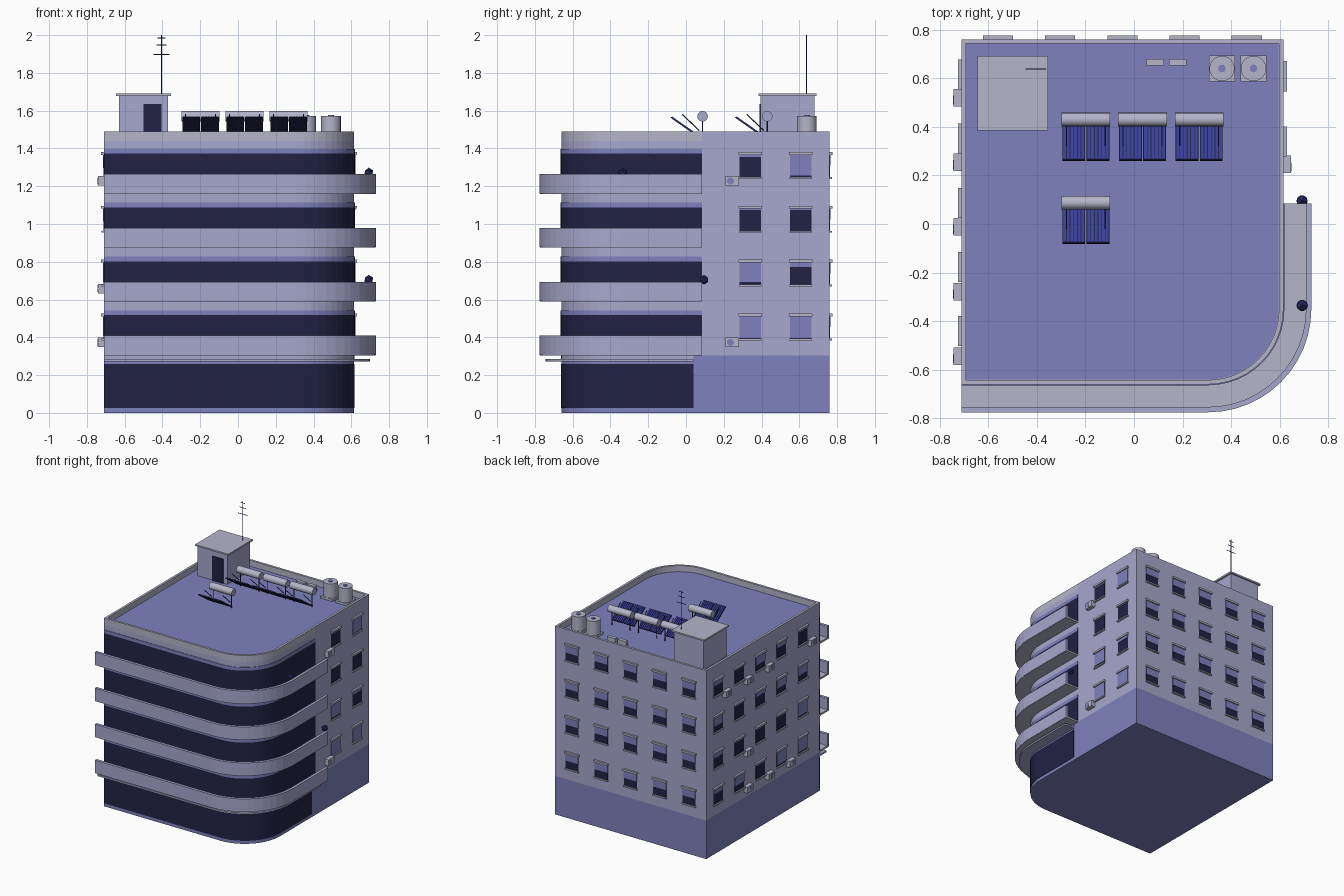
import bpy, bmesh, math, random
from mathutils import Matrix, Vector

cube = bpy.data.objects.get("Cube")
if cube:
    bpy.data.objects.remove(cube)


def material(name, rgb):
    m = bpy.data.materials.new(name)
    m.use_nodes = True
    m.diffuse_color = (*rgb, 1)
    m.node_tree.nodes["Principled BSDF"].inputs["Base Color"].default_value = (*rgb, 1)
    return m


WALL = material("lavender wall", (0.39, 0.39, 0.61))
BLUE = material("mid blue", (0.21, 0.22, 0.51))
NAVY = material("navy glass", (0.016, 0.016, 0.06))
GREY = material("pale grey", (0.46, 0.46, 0.59))
TUBE = material("collector blue", (0.04, 0.05, 0.30))
DARK = material("deep blue", (0.02, 0.022, 0.13))

LEFT, RIGHT, FRONT, BACK = -0.71, 0.615, -0.66, 0.76
RADIUS, FACADE_END, SHOP_END = 0.31, 0.085, 0.04
FLOOR, STOREY, ROOF, TOP = 0.305, 0.285, 1.44, 1.49


def finish(name, bm, mats):
    bmesh.ops.recalc_face_normals(bm, faces=bm.faces)
    me = bpy.data.meshes.new(name)
    bm.to_mesh(me)
    bm.free()
    for m in mats:
        me.materials.append(m)
    ob = bpy.data.objects.new(name, me)
    bpy.context.collection.objects.link(ob)
    return ob


def box(name, lo, hi, mat, matrix=Matrix()):
    bm = bmesh.new()
    lo, hi = Vector(lo), Vector(hi)
    bmesh.ops.create_cube(bm, size=1)
    for v in bm.verts:
        v.co = matrix @ Vector([(a + b) / 2 + c * (b - a) for a, b, c in zip(lo, hi, v.co)])
    return finish(name, bm, [mat])


def rod(name, a, b, r, mat, sides=6, cap=None):
    a, b = Vector(a), Vector(b)
    bm = bmesh.new()
    bmesh.ops.create_cone(bm, cap_ends=True, segments=sides, radius1=r, radius2=r, depth=(b - a).length)
    for f in bm.faces:
        f.smooth = len(f.verts) == 4 and sides > 6
        f.material_index = int(cap is not None and len(f.verts) > 4)
    turn = (b - a).to_track_quat("Z", "Y").to_matrix().to_4x4()
    bm.transform(Matrix.Translation((a + b) / 2) @ turn)
    return finish(name, bm, [mat, cap or mat])


# Plan line: along the front, round the corner and back along the right side
def path(off, end):
    pts = [(LEFT, FRONT - off)]
    for i in range(13):
        a = math.radians(-90 + 7.5 * i)
        pts.append((RIGHT - RADIUS + (RADIUS + off) * math.cos(a),
                    FRONT + RADIUS + (RADIUS + off) * math.sin(a)))
    return pts + [(RIGHT + off, end)]


def prism(name, pts, z0, z1, mat):
    bm = bmesh.new()
    base = bm.faces.new([bm.verts.new((x, y, z0)) for x, y in pts])
    up = bmesh.ops.extrude_face_region(bm, geom=[base])["geom"]
    bmesh.ops.translate(bm, vec=(0, 0, z1 - z0), verts=[g for g in up if isinstance(g, bmesh.types.BMVert)])
    return finish(name, bm, [mat])


def band(name, inner, outer, end, z0, z1, mat):
    return prism(name, path(outer, end) + path(inner, end)[::-1], z0, z1, mat)


# Main block
outline = path(0, BACK) + [(LEFT, BACK)]
prism("ground_storey", outline, 0, FLOOR, BLUE)
prism("upper_storeys", outline, FLOOR, ROOF, WALL)
prism("roof_deck", path(-0.02, BACK - 0.018) + [(LEFT + 0.018, BACK - 0.018)], ROOF, ROOF + 0.003, BLUE)

# Roof parapet, grey over the curved facade and plain wall elsewhere
W = 0.018
outer = path(0, FACADE_END) + [(RIGHT, BACK), (LEFT, BACK)]
inner = path(-W, FACADE_END) + [(RIGHT - W, BACK - W), (LEFT + W, BACK - W)]
inner[0] = (LEFT + W, FRONT + W)
bm = bmesh.new()
rings = [[bm.verts.new((x, y, z)) for x, y in loop]
         for loop, z in ((outer, ROOF), (outer, TOP), (inner, TOP), (inner, ROOF))]
n = len(outer)
for k in range(3):
    for i in range(n):
        j = (i + 1) % n
        f = bm.faces.new((rings[k][i], rings[k][j], rings[k + 1][j], rings[k + 1][i]))
        f.material_index = int(k == 0 and i >= n - 3)
finish("roof_parapet", bm, [GREY, WALL])

# Shop front and canopy
band("shop_glass", -0.01, 0.003, SHOP_END, 0.025, 0.26, NAVY)
band("shop_lintel", -0.01, 0.002, SHOP_END, 0.285, FLOOR, WALL)
band("canopy", -0.01, 0.085, SHOP_END, 0.272, 0.285, WALL)

# Balcony, glazing and blind box on each storey
for k in range(4):
    z = FLOOR + STOREY * k
    band("balcony_floor", -0.01, 0.113, FACADE_END, z, z + 0.014, GREY)
    band("balcony_parapet", 0.093, 0.115, FACADE_END, z + 0.002, z + 0.104, WALL)
    band("balcony_glass", -0.01, 0.004, FACADE_END, z + 0.014, z + 0.212, NAVY)
    band("blind_box", -0.01, 0.004, FACADE_END, z + 0.212, z + 0.238, BLUE)


# Boxes placed on a wall: u along it, d outward
def wall_box(name, side, u, d, z, mat):
    if side == "right":
        lo, hi = (RIGHT + d[0], u[0], z[0]), (RIGHT + d[1], u[1], z[1])
    elif side == "left":
        lo, hi = (LEFT - d[1], u[0], z[0]), (LEFT - d[0], u[1], z[1])
    else:
        lo, hi = (u[0], BACK + d[0], z[0]), (u[1], BACK + d[1], z[1])
    box(side + "_" + name, lo, hi, mat)


def window(side, u, z, shut):
    a, b, top = u - 0.057, u + 0.057, z + 0.135
    drop = top - 0.012 - 0.115 * shut
    wall_box("window_glass", side, (a, b), (-0.01, 0.003), (z, top), NAVY)
    wall_box("window_shutter", side, (a, b), (-0.01, 0.006), (drop, top), BLUE)
    wall_box("window_hood", side, (a - 0.005, b + 0.005), (-0.01, 0.015), (top - 0.012, top + 0.003), GREY)
    wall_box("window_sill", side, (a - 0.003, b + 0.003), (-0.01, 0.013), (z - 0.004, z + 0.006), GREY)


def air_unit(side, u, z):
    wall_box("air_unit", side, (u - 0.036, u + 0.036), (-0.01, 0.032), (z - 0.025, z + 0.025), GREY)
    x, s = (RIGHT, 1) if side == "right" else (LEFT, -1)
    rod(side + "_air_fan", (x + s * 0.03, u - 0.01, z), (x + s * 0.034, u - 0.01, z), 0.019, BLUE, 12)


random.seed(4)
right_shut = [(1, 1), (0.9, 0.2), (0.05, 0.05), (0.1, 0.95)]
for k in range(4):
    z = 0.388 + STOREY * k
    for u, shut in zip((0.34, 0.608), right_shut[k]):
        window("right", u, z, shut)
    for i in range(5):
        window("back", -0.56 + 0.256 * i, z, 0.5)
        window("left", 0.615 - 0.264 * i, z, random.choice((0.1, 0.3, 0.6, 0.9)))
for k in (0, 3):
    air_unit("right", 0.245, 0.373 + STOREY * k)
for i, k in ((0, 3), (1, 3), (2, 3), (1, 1), (1, 0), (2, 0), (3, 0), (4, 3)):
    air_unit("left", 0.52 - 0.266 * i, 0.373 + STOREY * k)

# Stair house with door and mast
box("stair_house", (-0.63, 0.395, ROOF), (-0.37, 0.68, 1.68), WALL)
box("stair_house_roof", (-0.645, 0.385, 1.678), (-0.355, 0.692, 1.69), GREY)
box("stair_door", (-0.5, 0.388, ROOF), (-0.405, 0.396, 1.635), NAVY)
rod("mast", (-0.405, 0.638, 1.68), (-0.405, 0.638, 2), 0.003, DARK)
for z, half in ((1.897, 0.042), (1.947, 0.027), (1.985, 0.02)):
    rod("mast_bar", (-0.405 - half, 0.638, z), (-0.405 + half, 0.638, z), 0.0025, DARK)


# Solar water heater: tank on posts with two tilted collectors
def heater(cx, cy):
    rod("heater_tank", (cx - 0.1, cy, 1.57), (cx + 0.1, cy, 1.57), 0.028, GREY, 16, WALL)
    tilt = Matrix.Translation((cx, cy - 0.098, 1.516)) @ Matrix.Rotation(math.radians(-35), 4, "X")
    for s in (-1, 1):
        rod("heater_post", (cx + s * 0.08, cy, ROOF), (cx + s * 0.08, cy, 1.55), 0.003, DARK)
        rod("heater_strut", (cx + s * 0.08, cy - 0.108, 1.58), (cx + s * 0.08, cy - 0.018, 1.495), 0.003, DARK)
        mid = s * 0.05
        box("collector_panel", (mid - 0.047, -0.086, -0.003), (mid + 0.047, 0.086, 0.003), NAVY, tilt)
        for i in range(6):
            x = mid - 0.0375 + 0.015 * i
            box("collector_tube", (x - 0.006, -0.083, 0.002), (x + 0.006, 0.083, 0.007), TUBE, tilt)


for cx, cy in ((-0.198, 0.088), (-0.198, 0.43), (0.035, 0.43), (0.268, 0.43)):
    heater(cx, cy)

# Water tanks and small roof boxes
for x in (0.362, 0.492):
    box("tank_base", (x - 0.053, 0.587, ROOF), (x + 0.053, 0.693, ROOF + 0.02), GREY)
    rod("water_tank", (x, 0.64, ROOF), (x, 0.64, 1.572), 0.052, GREY, 20)
    rod("tank_lid", (x, 0.64, 1.57), (x, 0.64, 1.577), 0.016, BLUE, 10)
for x in (0.087, 0.18):
    box("roof_unit", (x - 0.036, 0.652, ROOF), (x + 0.036, 0.68, 1.485), GREY)

# Balcony plants
for y, z in ((-0.335, 1.272), (0.095, 0.705)):
    bm = bmesh.new()
    bmesh.ops.create_icosphere(bm, subdivisions=1, radius=0.026)
    bm.transform(Matrix.Translation((0.692, y, z)))
    finish("balcony_plant", bm, [DARK])
